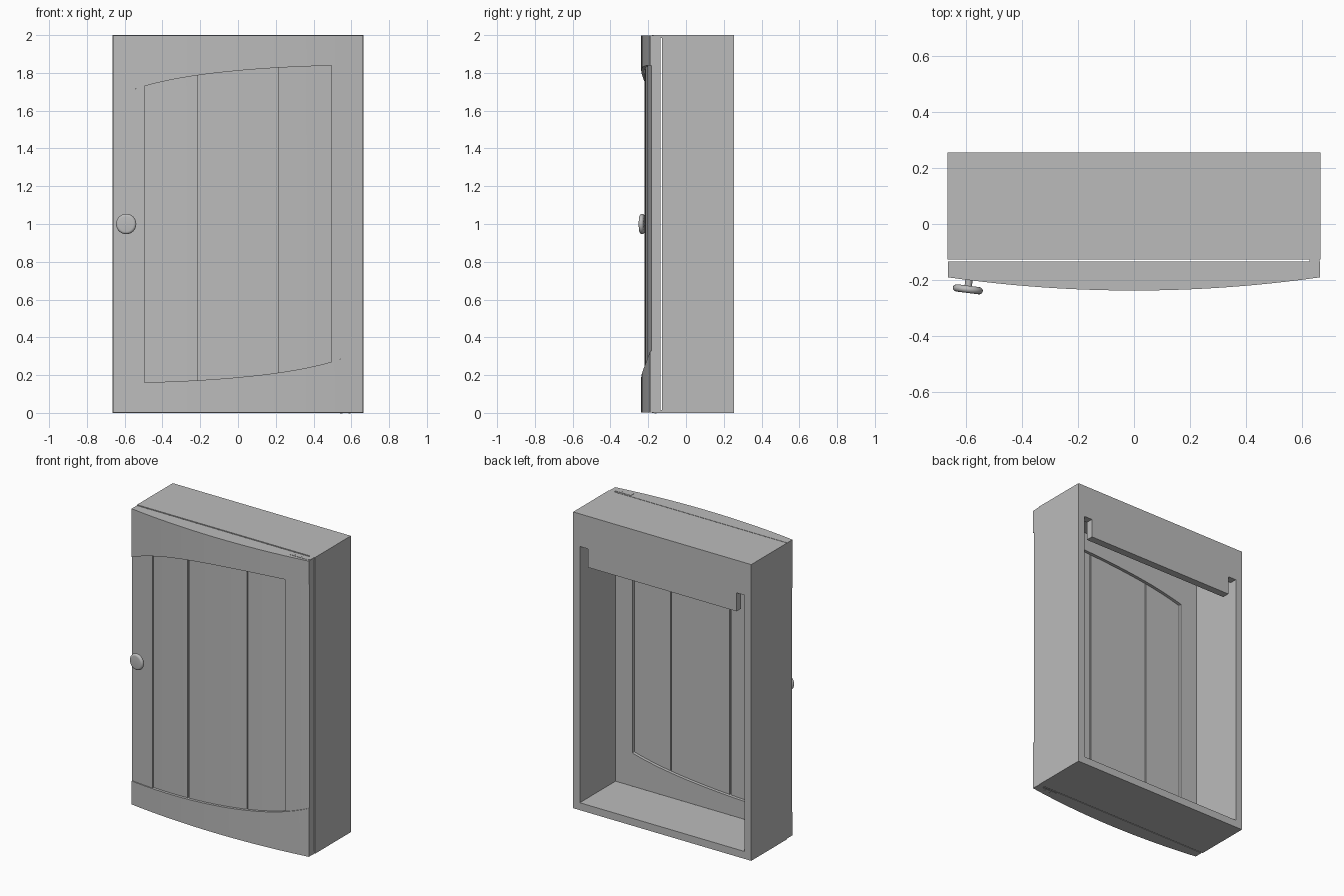
import bpy, bmesh, math
from mathutils import Matrix

if "Cube" in bpy.data.objects:
    bpy.data.objects.remove(bpy.data.objects["Cube"])

grey = bpy.data.materials.new("plain grey")
grey.use_nodes = True
COLOUR = (0.5, 0.5, 0.5, 1)
grey.diffuse_color = COLOUR
grey.node_tree.nodes["Principled BSDF"].inputs["Base Color"].default_value = COLOUR

HALF = 0.665          # half the cabinet width
WALL = 0.05
BACK, FRONT = 0.254, -0.127
DOOR_HALF, DOOR_BACK = 0.662, -0.134


def finish(name, bm, smooth=False):
    bmesh.ops.recalc_face_normals(bm, faces=bm.faces)
    mesh = bpy.data.meshes.new(name)
    bm.to_mesh(mesh)
    bm.free()
    mesh.materials.append(grey)
    ob = bpy.data.objects.new(name, mesh)
    bpy.context.collection.objects.link(ob)
    bpy.ops.object.select_all(action="DESELECT")
    ob.select_set(True)
    bpy.context.view_layer.objects.active = ob
    if smooth:
        bpy.ops.object.shade_smooth_by_angle(angle=math.radians(30))
    return ob


def prism(name, outline, y0, y1):
    """Extrude an x-z outline along y."""
    bm = bmesh.new()
    face = bm.faces.new([bm.verts.new((x, y0, z)) for x, z in outline])
    new = bmesh.ops.extrude_face_region(bm, geom=[face])["geom"]
    verts = [g for g in new if isinstance(g, bmesh.types.BMVert)]
    bmesh.ops.translate(bm, verts=verts, vec=(0, y1 - y0, 0))
    return finish(name, bm)


def box(name, x0, x1, y0, y1, z0, z1):
    return prism(name, [(x0, z0), (x1, z0), (x1, z1), (x0, z1)], y0, y1)


def cut(ob, cutter):
    cutter.hide_render = True
    mod = ob.modifiers.new("cut", "BOOLEAN")
    mod.operation, mod.solver, mod.object = "DIFFERENCE", "EXACT", cutter
    bpy.context.view_layer.objects.active = ob
    bpy.ops.object.modifier_apply(modifier=mod.name)
    bpy.data.objects.remove(cutter)


# Door shape rules: bowed front and sweeping rail edges
def bow(x):
    return -0.237 + 0.107 * x * x


def upper_edge(x):
    t = (HALF - x) / (2 * HALF)
    return 1.84 - 0.11 * t ** 2 - 0.06 * t ** 6


def lower_edge(x):
    return 2 - upper_edge(-x)


def bowed_slab(name, x0, x1, low, high, recess=0.0, back=DOOR_BACK):
    """Slab with a bowed front, between two edge curves."""
    bm = bmesh.new()
    count = max(2, round((x1 - x0) * 24))
    rings = []
    for i in range(count + 1):
        x = x0 + (x1 - x0) * i / count
        front = bow(x) + recess
        rings.append([bm.verts.new(p) for p in (
            (x, front, low(x)), (x, front, high(x)),
            (x, back, high(x)), (x, back, low(x)))])
    for a, b in zip(rings, rings[1:]):
        for j in range(4):
            k = (j + 1) % 4
            bm.faces.new((a[j], a[k], b[k], b[j]))
    bm.faces.new(rings[0])
    bm.faces.new(rings[-1])
    return finish(name, bm, smooth=True)


# Cabinet body: hollow, with a hanging panel left across the back
body = box("cabinet_body", -HALF, HALF, FRONT, BACK, 0, 2)
inner = HALF - WALL
cut(body, box("cavity", -inner, inner, FRONT - 0.1, BACK - WALL, WALL, 2 - WALL))
right_half = [(inner, WALL), (inner, 1.78), (0.555, 1.78), (0.555, 1.655)]
opening = right_half + [(-x, z) for x, z in reversed(right_half)]
cut(body, prism("back_opening", opening, 0, BACK + 0.1))

# Door rails and stiles
GAP = 0.002
bowed_slab("door_top_rail", -DOOR_HALF, DOOR_HALF, upper_edge, lambda x: 2 - GAP)
bowed_slab("door_bottom_rail", -DOOR_HALF, DOOR_HALF, lambda x: GAP, lower_edge)
STILE = 0.495
for side, x0, x1 in (("right", -DOOR_HALF, -STILE), ("left", STILE, DOOR_HALF)):
    bowed_slab(f"door_stile_{side}", x0, x1, lower_edge, upper_edge, 0.007)

# Recessed boards with grooves, over a thin core
JOINT, GROOVE = 0.222, 0.004
spans = ((-STILE, -JOINT - GROOVE), (-JOINT + GROOVE, JOINT - GROOVE),
         (JOINT + GROOVE, STILE))
for n, (x0, x1) in enumerate(spans, 1):
    bowed_slab(f"door_board_{n}", x0, x1, lower_edge, upper_edge, 0.018, -0.155)
bowed_slab("door_core", -STILE, STILE, lower_edge, upper_edge, 0.026, -0.162)


# Knob, turned about its own axis and set square to the bowed door
def lathe(name, profile, matrix, steps=32):
    bm = bmesh.new()
    verts = [bm.verts.new((r, 0, h)) for r, h in profile]
    edges = [bm.edges.new(pair) for pair in zip(verts, verts[1:])]
    bmesh.ops.spin(bm, geom=verts + edges, cent=(0, 0, 0), axis=(0, 0, 1),
                   angle=2 * math.pi, steps=steps)
    bmesh.ops.remove_doubles(bm, verts=bm.verts, dist=0.0001)
    bm.transform(matrix)
    return finish(name, bm, smooth=True)


KNOB_X = -0.588
tilt = math.atan(2 * 0.107 * KNOB_X)
place = (Matrix.Translation((KNOB_X, bow(KNOB_X), 1.0))
         @ Matrix.Rotation(tilt, 4, "Z") @ Matrix.Rotation(math.pi / 2, 4, "X"))
rim = [(0.04 + 0.014 * math.cos(a), 0.033 + 0.013 * math.sin(a))
       for a in (math.pi * (i / 8 - 0.5) for i in range(9))]
lathe("knob", [(0, -0.01), (0.013, -0.01), (0.013, 0.02)] + rim + [(0, 0.046)], place)

# Hinges at the top and bottom of the door
for end, z0, z1 in (("top", 1.985, 2.0), ("bottom", 0.0, 0.015)):
    box(f"hinge_plate_{end}", 0.512, 0.64, -0.18, -0.143, z0, z1)
    box(f"hinge_arm_{end}", 0.626, 0.661, -0.16, FRONT, z0, z1)
    lathe(f"hinge_pivot_{end}", [(0, z0), (0.0175, z0), (0.0175, z1), (0, z1)],
          Matrix.Translation((0.6435, -0.16, 0)), 20)
    for n, x in enumerate((0.547, 0.59), 1):
        face = z1 if end == "top" else z0
        lathe(f"hinge_screw_{end}_{n}",
              [(0, face - 0.002), (0.006, face - 0.002), (0.006, face + 0.0005 * (1 if end == "top" else -1)),
               (0, face + 0.0005 * (1 if end == "top" else -1))],
              Matrix.Translation((x, -0.161, 0)), 12)
